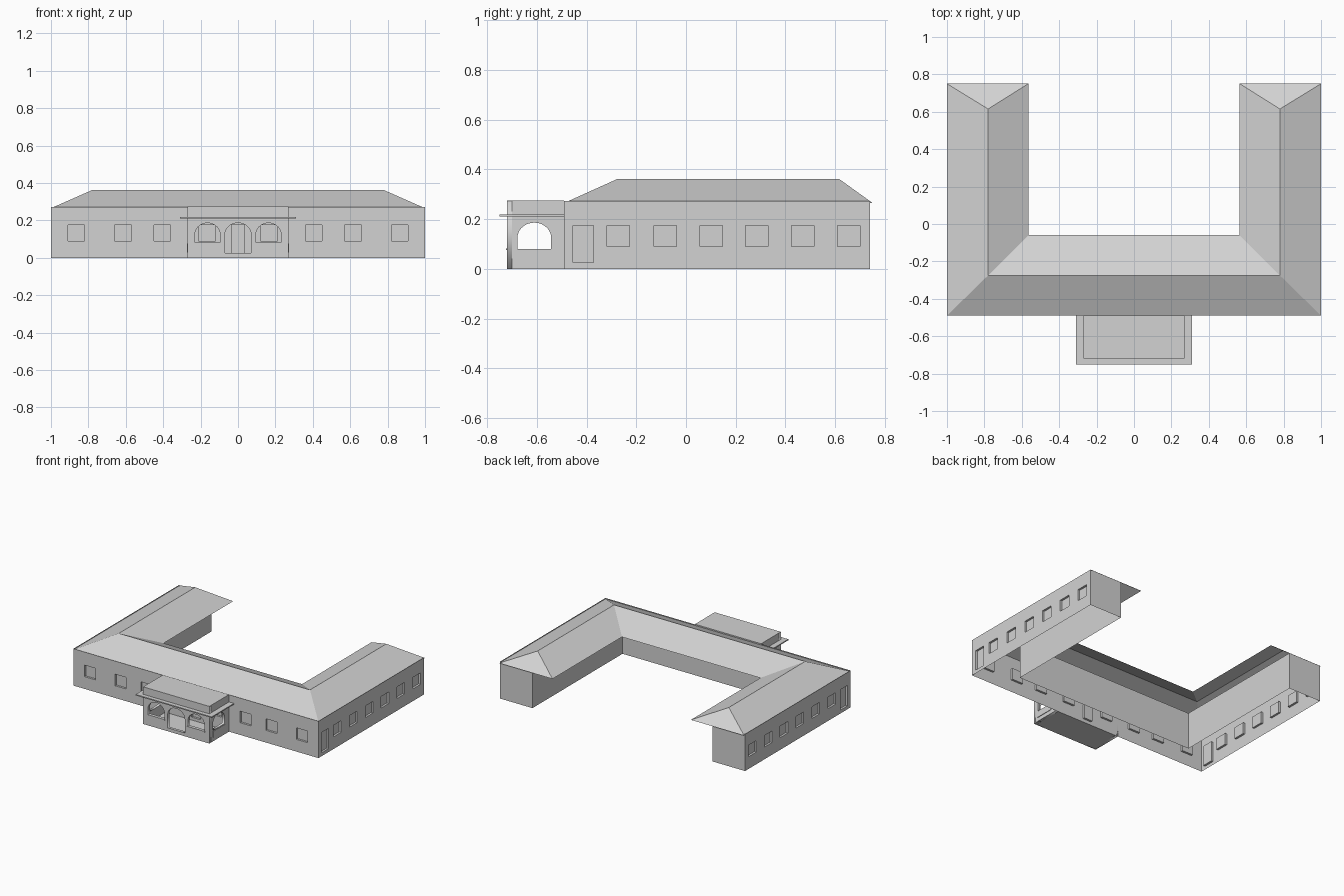
import bpy, bmesh, math
from mathutils import Vector, Matrix

cube = bpy.data.objects.get("Cube")
if cube:
    bpy.data.objects.remove(cube, do_unlink=True)

grey = bpy.data.materials.new("plain_grey")
grey.use_nodes = True
COLOUR = (0.65, 0.65, 0.65, 1)
grey.diffuse_color = COLOUR
grey.node_tree.nodes["Principled BSDF"].inputs["Base Color"].default_value = COLOUR

WALL_H = 0.272
RECESS = 0.015
FRONT, BACK, INNER_X, INNER_Y = -0.49, 0.74, 0.735, -0.31
PORCH_X, PORCH_Y, THICK = 0.27, -0.72, 0.02


def add_mesh(name, bm):
    mesh = bpy.data.meshes.new(name)
    bmesh.ops.remove_doubles(bm, verts=bm.verts, dist=0.0001)
    bm.to_mesh(mesh)
    bm.free()
    mesh.materials.append(grey)
    obj = bpy.data.objects.new(name, mesh)
    bpy.context.collection.objects.link(obj)
    return obj


def add_box(name, low, high):
    bm = bmesh.new()
    low, high = Vector(low), Vector(high)
    place = Matrix.Translation((low + high) / 2) @ Matrix.Diagonal((high - low).to_4d())
    place[3][3] = 1
    bmesh.ops.create_cube(bm, size=1, matrix=place)
    return add_mesh(name, bm)


def add_wall(name, p, q, openings=()):
    """Single-skin wall from p to q, outside on the right, with recessed openings (u0, u1, z0, z1)."""
    p, q = Vector((*p, 0)), Vector((*q, 0))
    along = (q - p).normalized()
    inward = Vector((-along.y, along.x, 0)) * RECESS
    bm = bmesh.new()

    def face(*corners):
        bm.faces.new([bm.verts.new(p + along * u + Vector((0, 0, z)) + inward * d)
                      for u, z, d in corners])

    us = sorted({0, (q - p).length, *[u for o in openings for u in o[:2]]})
    zs = sorted({0, WALL_H, *[z for o in openings for z in o[2:]]})
    for a, b in zip(us, us[1:]):
        for c, d in zip(zs, zs[1:]):
            mu, mz = (a + b) / 2, (c + d) / 2
            if not any(o[0] < mu < o[1] and o[2] < mz < o[3] for o in openings):
                face((a, c, 0), (b, c, 0), (b, d, 0), (a, d, 0))
    for a, b, c, d in openings:
        ring = [(a, c), (b, c), (b, d), (a, d)]
        face(*[(u, z, 1) for u, z in ring])
        for i, (u, z) in enumerate(ring):
            v, w = ring[(i + 1) % 4]
            face((u, z, 0), (v, w, 0), (v, w, 1), (u, z, 1))
    return add_mesh(name, bm)


def rect(a, b, c, d):
    return [(a, c), (b, c), (b, d), (a, d)]


def arch(centre, half, sill, spring=0.125, top=0.186, steps=14):
    points = [(centre - half, sill), (centre + half, sill)]
    for i in range(steps + 1):
        t = math.pi * i / steps
        points.append((centre + half * math.cos(t), spring + (top - spring) * math.sin(t)))
    return points


def add_cut_panel(name, loops, thickness, place):
    """Upright slab from an outline and its holes."""
    curve = bpy.data.curves.new(name, "CURVE")
    curve.dimensions = "2D"
    curve.fill_mode = "BOTH"
    curve.extrude = thickness / 2
    for loop in loops:
        spline = curve.splines.new("POLY")
        spline.points.add(len(loop) - 1)
        for point, (u, z) in zip(spline.points, loop):
            point.co = (u, z, 0, 1)
        spline.use_cyclic_u = True
    temp = bpy.data.objects.new(name + "_outline", curve)
    bpy.context.collection.objects.link(temp)
    bpy.context.view_layer.update()
    mesh = bpy.data.meshes.new_from_object(
        temp.evaluated_get(bpy.context.evaluated_depsgraph_get()))
    bpy.data.objects.remove(temp, do_unlink=True)
    bm = bmesh.new()
    bm.from_mesh(mesh)
    bpy.data.meshes.remove(mesh)
    bm.transform(place)
    return add_mesh(name, bm)


# Front wall with windows and the entrance door
Z0, Z1 = 0.09, 0.175
front_holes = [(0.965, 1.035, 0.025, Z1)]
for x in (0.165, 0.405, 0.615, 0.865):
    for side in (-1, 1):
        front_holes.append((1 + side * x - 0.045, 1 + side * x + 0.045, Z0, Z1))
add_wall("front_wall", (-1, FRONT), (1, FRONT), front_holes)

# Side walls with six windows and a door each
length = BACK - FRONT
side_holes = [(0.036, 0.119, 0.025, Z1)]
for y in (-0.272, -0.084, 0.102, 0.285, 0.47, 0.655):
    side_holes.append((y - FRONT - 0.045, y - FRONT + 0.045, Z0, Z1))
add_wall("left_wall", (1, FRONT), (1, BACK), side_holes)
add_wall("right_wall", (-1, BACK), (-1, FRONT),
         [(length - b, length - a, c, d) for a, b, c, d in side_holes])

# Plain walls around the courtyard
path = [(1, BACK), (INNER_X, BACK), (INNER_X, INNER_Y),
        (-INNER_X, INNER_Y), (-INNER_X, BACK), (-1, BACK)]
names = ("left_end_wall", "left_court_wall", "court_wall", "right_court_wall", "right_end_wall")
for name, p, q in zip(names, path, path[1:]):
    add_wall(name, p, q)

# Hipped roof following the three wings
bm = bmesh.new()


def roof_line(x, front, back, z):
    return [bm.verts.new(v) for v in
            ((-x, back, z), (-x, front, z), (x, front, z), (x, back, z))]


outer = roof_line(1, FRONT, 0.75, 0.265)
ridge = roof_line(0.78, -0.275, 0.615, 0.362)
inner = roof_line(0.565, -0.06, 0.75, 0.265)
for i in range(3):
    bm.faces.new((outer[i], outer[i + 1], ridge[i + 1], ridge[i]))
    bm.faces.new((ridge[i], ridge[i + 1], inner[i + 1], inner[i]))
bm.faces.new((outer[0], ridge[0], inner[0]))
bm.faces.new((outer[3], inner[3], ridge[3]))
add_mesh("roof", bm)

# Porch walls with open arches
upright = Matrix.Rotation(math.pi / 2, 4, "X")
front_loops = [rect(-PORCH_X, PORCH_X, 0, WALL_H), arch(0, 0.07, 0.025),
               arch(-0.163, 0.067, 0.08), arch(0.163, 0.067, 0.08)]
add_cut_panel("porch_front", front_loops, THICK,
              Matrix.Translation((0, PORCH_Y + THICK / 2, 0)) @ upright)
for name, side in (("porch_left", 1), ("porch_right", -1)):
    loops = [rect(PORCH_Y + THICK, FRONT, 0, WALL_H), arch(-0.61, 0.068, 0.079)]
    turn = Matrix.Rotation(math.pi / 2, 4, "Z") @ upright
    x = side * (PORCH_X - THICK / 2)
    add_cut_panel(name, loops, THICK, Matrix.Translation((x, 0, 0)) @ turn)
    edge = side * PORCH_X
    add_box(name + "_panel", (min(edge, edge + side * 0.004), -0.678, 0.028),
            (max(edge, edge + side * 0.004), -0.542, 0.075))

# Porch floor, flat roof, canopy and sills
add_box("porch_floor", (-PORCH_X + 0.005, PORCH_Y + 0.005, 0), (PORCH_X - 0.005, FRONT, 0.004))
add_box("porch_roof", (-PORCH_X, PORCH_Y, WALL_H - 0.004), (PORCH_X, FRONT, WALL_H + 0.002))
add_box("canopy", (-0.31, -0.75, 0.211), (0.31, FRONT, 0.219))
for name, x in (("left_sill", 0.163), ("right_sill", -0.163)):
    add_box(name, (x - 0.072, PORCH_Y - 0.004, 0.075), (x + 0.072, PORCH_Y + THICK, 0.081))
